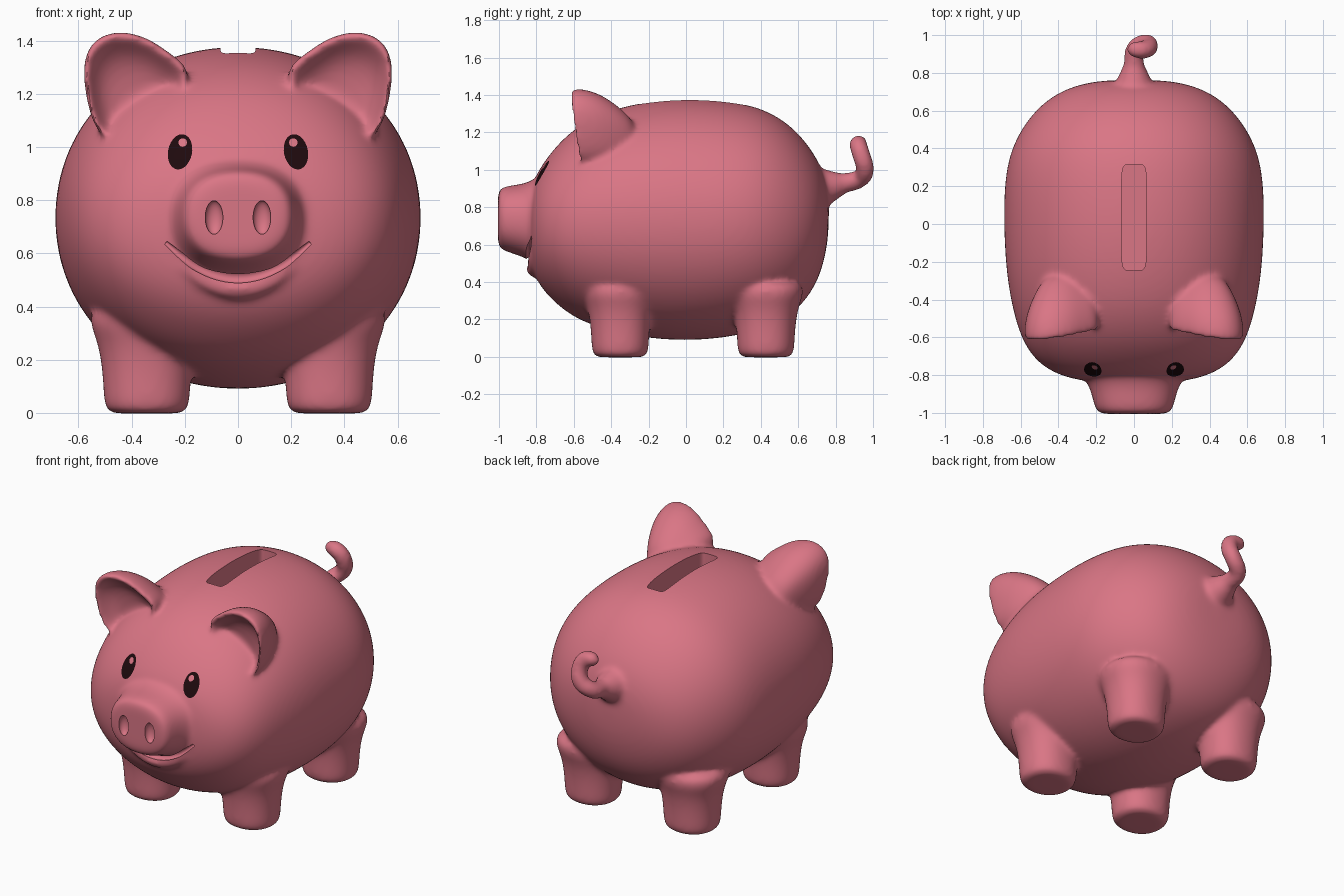
import bpy, bmesh, math
from mathutils import Vector

if "Cube" in bpy.data.objects:
    bpy.data.objects.remove(bpy.data.objects["Cube"])


def material(name, rgb):
    m = bpy.data.materials.new(name)
    m.use_nodes = True
    m.diffuse_color = (*rgb, 1)
    node = next(n for n in m.node_tree.nodes if n.type == "BSDF_PRINCIPLED")
    node.inputs["Base Color"].default_value = (*rgb, 1)
    node.inputs["Roughness"].default_value = 0.6
    return m


pink = material("pig_pink", (0.70, 0.18, 0.235))
black = material("eye_black", (0.013, 0.003, 0.004))


def select(objs):
    bpy.ops.object.select_all(action="DESELECT")
    for o in objs:
        o.select_set(True)
    bpy.context.view_layer.objects.active = objs[0]


def apply(obj):
    select([obj])
    bpy.ops.object.convert(target="MESH")
    return bpy.context.view_layer.objects.active


def join(objs):
    select(objs)
    bpy.ops.object.join()
    return objs[0]


def mesh_object(name, bm, mat=pink):
    bmesh.ops.recalc_face_normals(bm, faces=bm.faces)
    me = bpy.data.meshes.new(name)
    bm.to_mesh(me)
    bm.free()
    me.materials.append(mat)
    obj = bpy.data.objects.new(name, me)
    bpy.context.collection.objects.link(obj)
    return obj


def loft(name, rings):
    """Skin closed rings, cap both ends and subdivide."""
    bm = bmesh.new()
    loops = [[bm.verts.new(p) for p in ring] for ring in rings]
    n = len(loops[0])
    for a, b in zip(loops, loops[1:]):
        for i in range(n):
            j = (i + 1) % n
            bm.faces.new((a[i], a[j], b[j], b[i]))
    bm.faces.new(loops[0])
    bm.faces.new(loops[-1])
    obj = mesh_object(name, bm)
    obj.modifiers.new("Subdivision", "SUBSURF").levels = 2
    return apply(obj)


def oval(w, h, power=2, n=24):
    pts = []
    for i in range(n):
        c, s = math.cos(math.tau * i / n), math.sin(math.tau * i / n)
        pts.append((math.copysign(w * abs(c) ** (2 / power), c),
                    math.copysign(h * abs(s) ** (2 / power), s)))
    return pts


def tube(name, points, radii):
    cu = bpy.data.curves.new(name, "CURVE")
    cu.dimensions = "3D"
    cu.bevel_depth = 1
    cu.bevel_resolution = 4
    cu.use_fill_caps = True
    sp = cu.splines.new("BEZIER")
    sp.bezier_points.add(len(points) - 1)
    for bp, p, r in zip(sp.bezier_points, points, radii):
        bp.co, bp.radius = p, r
        bp.handle_left_type = bp.handle_right_type = "AUTO"
    obj = bpy.data.objects.new(name, cu)
    bpy.context.collection.objects.link(obj)
    obj = apply(obj)
    obj.data.materials.clear()
    obj.data.materials.append(pink)
    return obj


def front_y(obj, x, z):
    return obj.ray_cast(Vector((x, -3, z)), Vector((0, 1, 0)))[1].y


# Barrel body: y, half width, top, bottom
sections = [(-.845, .16, .8, .57), (-.82, .345, .94, .45), (-.77, .465, 1.03, .36),
            (-.7, .545, 1.125, .285), (-.6, .605, 1.225, .205), (-.45, .65, 1.312, .143),
            (-.25, .685, 1.367, .098), (0, .697, 1.39, .076), (.25, .693, 1.373, .1),
            (.42, .65, 1.332, .145), (.56, .565, 1.245, .215), (.66, .465, 1.13, .32),
            (.73, .335, 1.01, .46), (.765, .16, .87, .65)]
body = loft("pig_body", [[(x, y, (t + b) / 2 + z) for x, z in oval(w, (t - b) / 2, 2.06)]
                         for y, w, t, b in sections])
parts = [body]

# Smile path on the face, and a soft lower lip beneath it
smile = []
for i in range(-4, 5):
    x = 0.068 * i
    z = 0.51 + 0.13 * (i / 4) ** 2
    smile.append((x, front_y(body, x, z) - .005, z))
taper = [.008, .016, .02, .022, .023, .022, .02, .016, .008]
parts.append(tube("lower_lip", [(x * .9, y + .024, z - .042) for x, y, z in smile],
                  [r * 1.8 for r in taper]))

# Snout
snout = [(-1.006, .1, .08, .74), (-1.006, .18, .145, .74), (-.985, .207, .172, .74),
         (-.9, .226, .189, .733), (-.83, .252, .212, .725), (-.77, .3, .255, .73),
         (-.68, .2, .18, .72)]
parts.append(loft("snout", [[(x, y, c + z) for x, z in oval(w, h, 2.3)]
                            for y, w, h, c in snout]))

# Legs, flaring softly into the belly
leg = [(-.002, .08), (-.002, .135), (.02, .157), (.1, .16), (.2, .168), (.28, .186),
       (.345, .215), (.42, .19)]
for end, cy in (("front", -.352), ("back", .427)):
    for side, s in (("left", 1), ("right", -1)):
        parts.append(loft(f"{end}_{side}_leg",
                          [[(s * .343 + x, cy + y, z) for x, y in oval(r * 1.03, r * .97, 2.2)]
                           for z, r in leg]))

# Cupped ears: one outline scaled through the hollow, round the rim and down the back
outline = [(.535, 1.04), (.572, 1.18), (.585, 1.28), (.573, 1.37), (.51, 1.43), (.42, 1.438),
           (.33, 1.41), (.25, 1.35), (.15, 1.28), (.28, 1.1), (.42, 1.0)]
ear = [(.2, -.495), (.5, -.5), (.7, -.52), (.84, -.56), (.93, -.592), (.99, -.59),
       (1, -.55), (.98, -.505), (.92, -.45), (.81, -.395), (.65, -.335), (.4, -.27)]
for side, s in (("left", 1), ("right", -1)):
    rings = []
    for k, y in ear:
        ring = []
        for px, pz in outline:
            x, z = .38 + (px - .38) * k, 1.12 + (pz - 1.12) * k
            ring.append((s * x, y - .12 * (x - .4) - .12 * (z - 1.28), z))
        rings.append(ring)
    parts.append(loft(f"{side}_ear", rings))

# Curly tail
curl = [(0, .7, .9), (0, .78, .915), (0, .85, .93), (.005, .925, .95), (.06, .958, 1.0),
        (.08, .94, 1.07), (.05, .922, 1.13), (.0, .925, 1.137), (-.025, .93, 1.115)]
parts.append(tube("tail", curl, [.13, .085, .054, .05, .05, .05, .05, .046, .022]))

# Blend everything into one skin
body = join(parts)
body.name = body.data.name = "pig_body"
remesh = body.modifiers.new("Remesh", "REMESH")
remesh.mode = "VOXEL"
remesh.voxel_size = 0.012
smooth = body.modifiers.new("Smooth", "SMOOTH")
smooth.factor = 0.5
smooth.iterations = 20
body = apply(body)

# Cutters: coin slot, nostrils, mouth
bm = bmesh.new()
slot = [(x, y + .035) for x, y in oval(.066, .28, 7, 40)]
low, high = ([bm.verts.new((x, y, z)) for x, y in slot] for z in (1.24, 1.5))
bm.faces.new(low)
bm.faces.new(high)
for i in range(len(slot)):
    j = (i + 1) % len(slot)
    bm.faces.new((low[i], low[j], high[j], high[i]))
cutters = [mesh_object("slot_cutter", bm)]
for s in (1, -1):
    bm = bmesh.new()
    bmesh.ops.create_uvsphere(bm, u_segments=24, v_segments=16, radius=1)
    for v in bm.verts:
        v.co = (s * .09 + v.co.x * .034, -1.0 + v.co.y * .03, .735 + v.co.z * .064)
    cutters.append(mesh_object("nostril_cutter", bm))
cutters.append(tube("mouth_cutter", [(x, front_y(body, x, z) if abs(x) > .15 else y, z)
                                     for x, y, z in smile], taper))
for c in cutters:
    c.hide_render = True
    cut = body.modifiers.new("Cut", "BOOLEAN")
    cut.operation = "DIFFERENCE"
    cut.solver = "EXACT"
    cut.object = c
body = apply(body)
for c in cutters:
    bpy.data.objects.remove(c)
body.data.materials.clear()
body.data.materials.append(pink)
select([body])
bpy.ops.object.shade_smooth_by_angle(angle=math.radians(40))


# Eyes: thin oval plates laid on the face, each with a small glint
def plate(name, cx, cz, w, h, tilt, lift, mat):
    bm = bmesh.new()
    rings = []
    for k in (.25, .5, .75, 1):
        ring = []
        for a, b in oval(w * k, h * k, 2, 28):
            x = cx + a * math.cos(tilt) - b * math.sin(tilt)
            z = cz + a * math.sin(tilt) + b * math.cos(tilt)
            ring.append(bm.verts.new((x, front_y(body, x, z) - lift, z)))
        rings.append(ring)
    bm.faces.new(rings[0])
    for a, b in zip(rings, rings[1:]):
        for i in range(28):
            j = (i + 1) % 28
            bm.faces.new((a[i], b[i], b[j], a[j]))
    obj = mesh_object(name, bm, mat)
    if obj.data.polygons[0].normal.y > 0:
        obj.data.flip_normals()
    select([obj])
    bpy.ops.object.shade_smooth_by_angle(angle=math.radians(40))


for side, s in (("left", 1), ("right", -1)):
    plate(f"{side}_eye", s * .218, .982, .045, .067, s * .2, .005, black)
    plate(f"{side}_eye_glint", s * .208, 1.017, .016, .016, 0, .009, pink)
